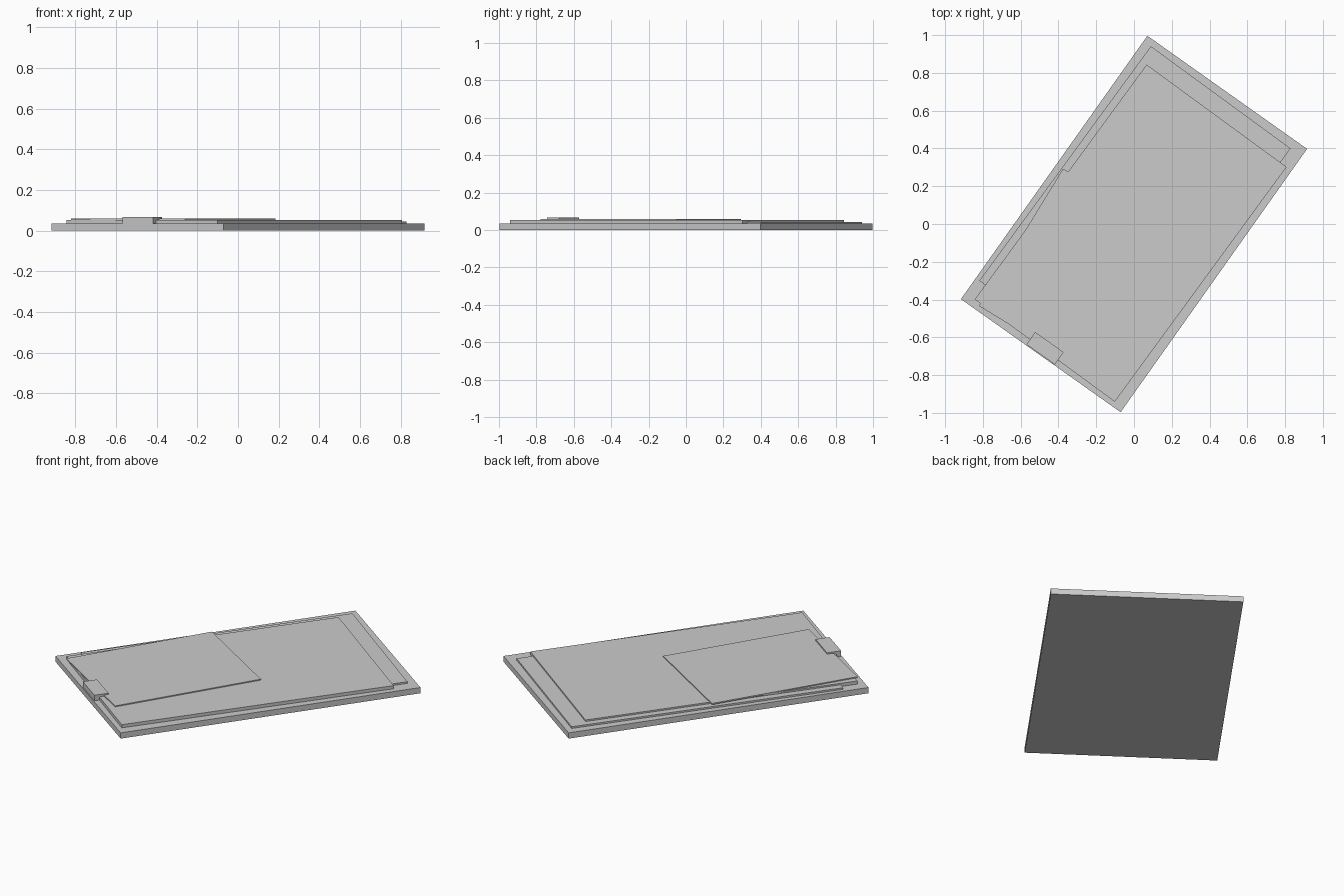
import bpy
from math import radians

if "Cube" in bpy.data.objects:
    bpy.data.objects.remove(bpy.data.objects["Cube"])


def slab(name, centre, size, z0, z1, angle):
    """Flat rectangular block, turned about z; size = (short side, long side)."""
    bpy.ops.mesh.primitive_cube_add(
        size=1,
        location=(centre[0], centre[1], (z0 + z1) / 2),
        rotation=(0, 0, radians(angle)),
    )
    ob = bpy.context.object
    ob.name = name
    ob.scale = (size[0], size[1], z1 - z0)
    bpy.ops.object.transform_apply(location=False, rotation=True, scale=True)
    return ob


# Backing board
slab("board", (0, 0), (1.036, 1.708), 0.0, 0.034, -35.3)

# Lower sheet, shifted towards the far end
slab("lower_sheet", (0.005, 0.05), (0.916, 1.538), 0.034, 0.044, -36.2)

# Upper stack of sheets, shifted towards the clip
slab("upper_sheet", (-0.0175, -0.0485), (0.918, 1.540), 0.034, 0.053, -36.2)

# Half-size note on top, slightly skewed
slab("small_note", (-0.318, -0.242), (0.657, 0.852), 0.051, 0.059, -31.5)

# Clip, flush with the short edge of the board
slab("clip", (-0.471, -0.658), (0.184, 0.08), 0.034, 0.067, -35.3)
